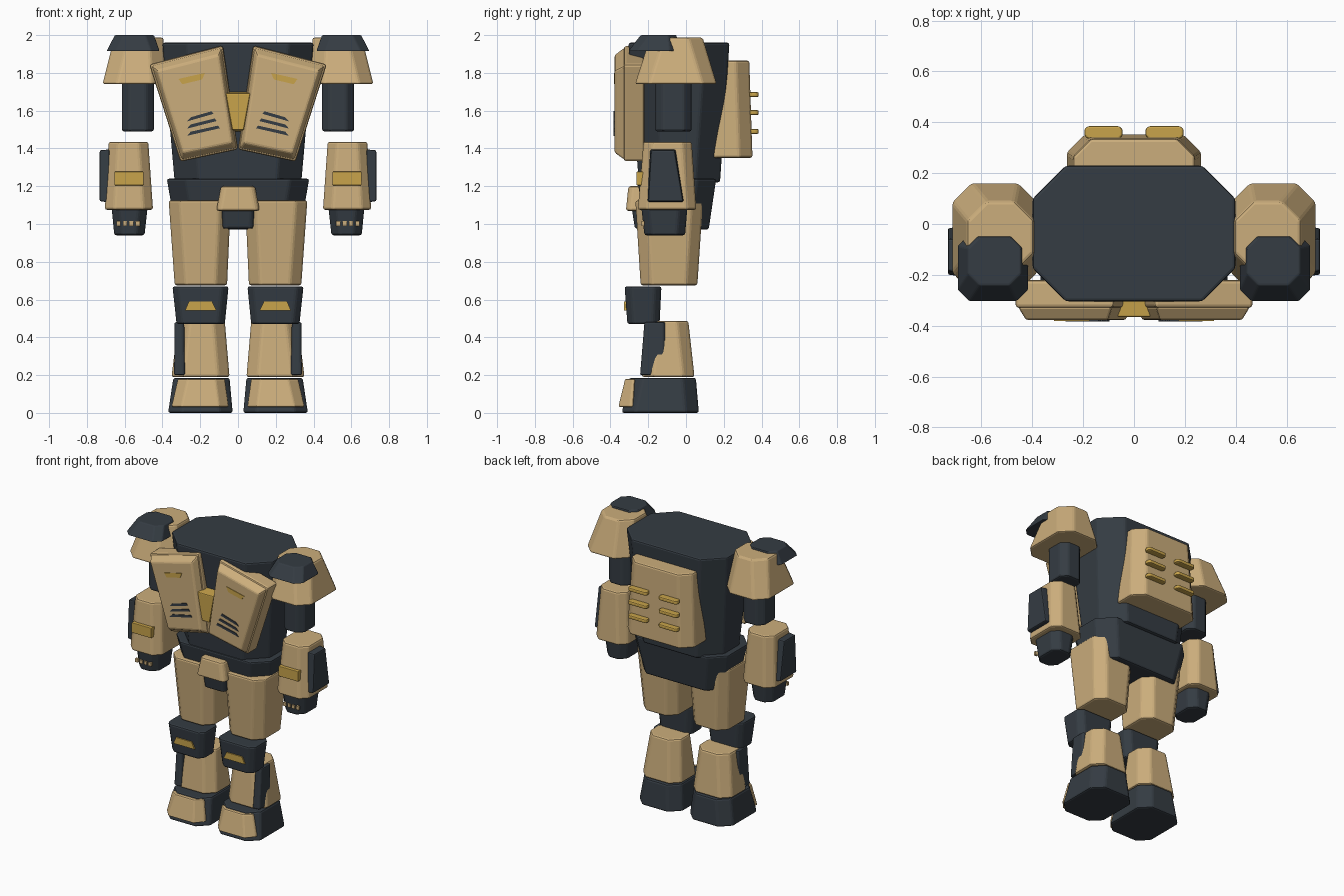
import bpy, bmesh
from mathutils import Vector

cube = bpy.data.objects.get("Cube")
if cube:
    bpy.data.objects.remove(cube)


def material(name, rgb):
    m = bpy.data.materials.new(name)
    m.use_nodes = True
    m.diffuse_color = (*rgb, 1)
    m.node_tree.nodes["Principled BSDF"].inputs["Base Color"].default_value = (*rgb, 1)
    return m


TAN = material("tan_armour", (0.60, 0.42, 0.20))
DARK = material("dark_slate", (0.035, 0.045, 0.056))
GOLD = material("gold_trim", (0.58, 0.37, 0.07))


def loft(name, mat, ring_a, ring_b, bevel=0.012, side=1):
    """Closed solid between two matching rings, mirrored when side is -1."""
    bm = bmesh.new()
    a, b = [[bm.verts.new((p[0] * side, p[1], p[2])) for p in r] for r in (ring_a, ring_b)]
    bm.faces.new(a)
    bm.faces.new(b)
    for i in range(len(a)):
        j = (i + 1) % len(a)
        bm.faces.new((a[i], a[j], b[j], b[i]))
    bmesh.ops.recalc_face_normals(bm, faces=bm.faces)
    me = bpy.data.meshes.new(name)
    bm.to_mesh(me)
    bm.free()
    me.materials.append(mat)
    ob = bpy.data.objects.new(name, me)
    bpy.context.collection.objects.link(ob)
    if bevel:
        mod = ob.modifiers.new("soft_edges", "BEVEL")
        mod.width, mod.segments, mod.limit_method = bevel, 2, 'ANGLE'
        mod.angle_limit = 0.35
    return ob


def octagon(rect, c, z):
    x0, x1, y0, y1 = rect
    return [(x0 + c, y0, z), (x1 - c, y0, z), (x1, y0 + c, z), (x1, y1 - c, z),
            (x1 - c, y1, z), (x0 + c, y1, z), (x0, y1 - c, z), (x0, y0 + c, z)]


def block(name, mat, z0, low, z1, high, c, side=1, bevel=0.012):
    """Tapered block with chamfered corners."""
    return loft(name, mat, octagon(low, c, z0), octagon(high, c, z1), bevel, side)


def plate(name, mat, outline, y_back, y_front, shrink=1.0, side=1, bevel=0.0):
    """Panel drawn in the front plane, with a smaller front face."""
    mid = sum((Vector(p) for p in outline), Vector((0, 0))) / len(outline)
    front = [mid + (Vector(p) - mid) * shrink for p in outline]
    return loft(name, mat, [(p[0], y_back, p[1]) for p in outline],
                [(p[0], y_front, p[1]) for p in front], bevel, side)


# Torso, hips and centre pieces
block("torso", DARK, 1.22, (-.335, .335, -.25, .18), 1.96, (-.40, .40, -.305, .23), .13)
block("hips", DARK, .97, (-.33, .33, -.21, .12), 1.24, (-.377, .377, -.26, .16), .10)
block("crotch", DARK, .975, (-.08, .08, -.27, -.1), 1.10, (-.088, .088, -.29, -.1), .015)
block("crotch_guard", TAN, 1.07, (-.115, .115, -.318, -.2), 1.20, (-.09, .09, -.305, -.2), .02)
plate("chest_keystone", GOLD, [(-.032, 1.49), (.032, 1.49), (.07, 1.70), (-.07, 1.70)],
      -.26, -.365, .93, bevel=.006)

# Backpack, open chamfers only on its rear corners
block("backpack", TAN, 1.35, (-.265, .265, .08, .352), 1.865, (-.24, .24, .10, .335), .07)

for s, tag in ((1, "left"), (-1, "right")):
    def part(name, *args, **kw):
        return block(f"{tag}_{name}", *args, side=s, **kw)

    def panel(name, *args, **kw):
        return plate(f"{tag}_{name}", *args, side=s, **kw)

    # Backpack rails
    for i, z in enumerate((1.49, 1.59, 1.685)):
        part(f"backpack_rail_{i}", GOLD, z - .013, (.045, .195, .335, .385),
             z + .013, (.045, .195, .335, .385), .012, bevel=.008)

    # Chest plate with vents and marker
    panel("chest_plate", TAN, [(0, 1.395), (.305, 1.33), (.47, 1.845), (.08, 1.945)],
          -.22, -.33, 1.0, bevel=.014)
    panel("chest_face", TAN, [(.005, 1.40), (.30, 1.338), (.46, 1.84), (.085, 1.936)],
          -.325, -.378, .87, bevel=.010)
    for i in range(3):
        z, x0, x1 = 1.587 - .038 * i, .13 - .017 * i, .27
        panel(f"chest_vent_{i}", DARK, [(x0, z - .004), (x1, z - .044),
                                        (x1 - .02, z - .022), (x0 + .01, z + .010)], -.376, -.383)
    panel("chest_marker", GOLD, [(.19, 1.765), (.295, 1.74), (.315, 1.768), (.175, 1.80)],
          -.376, -.382)

    # Shoulder and arm
    part("shoulder", TAN, 1.74, (.38, .717, -.27, .163), 1.987, (.395, .655, -.19, .088), .075)
    part("shoulder_cap", DARK, 1.915, (.415, .695, -.305, -.04), 2.0, (.445, .652, -.24, -.05), .045,
         bevel=.006)
    part("upper_arm", DARK, 1.49, (.445, .615, -.163, .03), 1.80, (.445, .615, -.163, .03), .04)
    part("forearm", TAN, 1.075, (.45, .705, -.255, .055), 1.435, (.475, .685, -.225, .03), .05)
    part("hand", DARK, .94, (.495, .655, -.22, -.005), 1.12, (.475, .672, -.24, .01), .045)
    panel("wrist_plate", GOLD, [(.50, 1.205), (.655, 1.205), (.655, 1.277), (.50, 1.277)],
          -.2, -.262, bevel=.004)
    for i in range(4):
        x = .52 + .034 * i
        panel(f"knuckle_{i}", TAN, [(x, .99), (x + .022, .99), (x + .022, 1.015), (x, 1.015)],
              -.22, -.236)
    loft(f"{tag}_arm_shield", DARK,
         [(.68, y, z) for y, z in ((-.205, 1.115), (-.01, 1.115), (-.055, 1.395), (-.19, 1.395))],
         [(.732, y, z) for y, z in ((-.2, 1.12), (-.015, 1.12), (-.06, 1.39), (-.185, 1.39))],
         .008, s)

    # Leg and foot
    part("thigh", TAN, .675, (.058, .335, -.24, .06), 1.125, (.038, .367, -.268, .09), .06)
    part("knee", DARK, .47, (.07, .325, -.31, -.14), .67, (.05, .347, -.325, -.13), .035)
    panel("knee_plate", GOLD, [(.115, .543), (.28, .543), (.26, .59), (.137, .59)], -.3, -.327)
    part("shin", TAN, .19, (.045, .352, -.235, .045), .487, (.07, .315, -.205, .012), .06)
    part("shin_strip", DARK, .20, (.28, .338, -.243, -.11), .48, (.285, .336, -.22, -.11), .01)
    part("foot", DARK, .0, (.028, .37, -.34, .068), .186, (.045, .342, -.30, .052), .07)
    loft(f"{tag}_toe_plate", TAN,
         [(x, y, .032) for x, y in ((.10, -.358), (.30, -.358), (.352, -.30), (.352, -.28), (.05, -.28), (.05, -.30))],
         [(x, y, .18) for x, y in ((.12, -.322), (.265, -.322), (.318, -.285), (.318, -.27), (.07, -.27), (.07, -.285))],
         .008, s)
